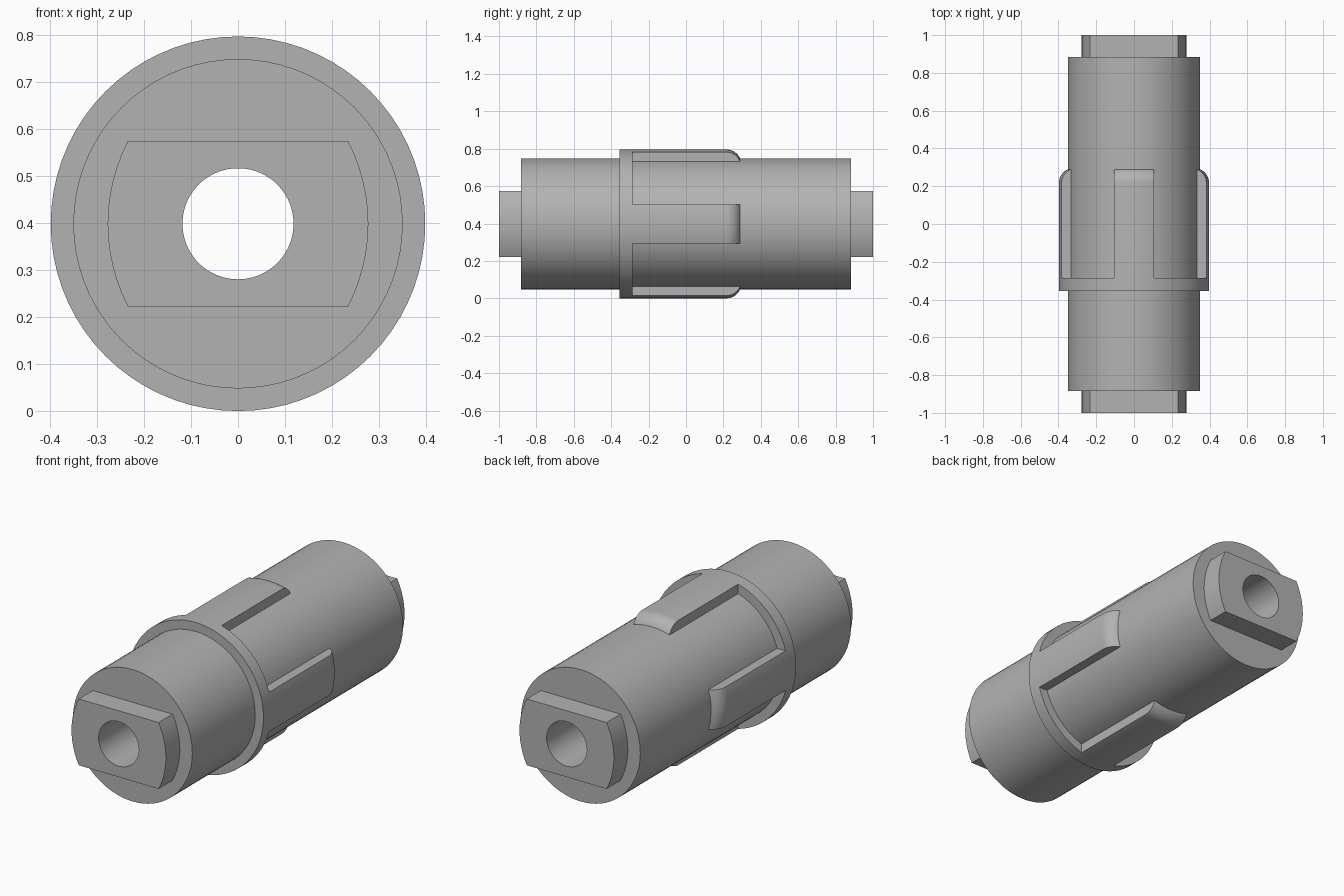
import bpy, bmesh, math
from mathutils import Matrix, Vector

cube = bpy.data.objects.get("Cube")
if cube:
    bpy.data.objects.remove(cube, do_unlink=True)

AXIS_Z = 0.398          # height of the shaft axis
BODY_R, BODY_END = 0.35, 0.883
COLLAR_R, BORE_R = 0.398, 0.118
SIDES = 72

steel = bpy.data.materials.new("plain grey")
steel.use_nodes = True
GREY = (0.45, 0.45, 0.45, 1)
steel.diffuse_color = GREY
steel.node_tree.nodes["Principled BSDF"].inputs["Base Color"].default_value = GREY


def finish(bm, name):
    """Turn a bmesh built around the y axis into a smooth grey object."""
    bmesh.ops.recalc_face_normals(bm, faces=bm.faces)
    mesh = bpy.data.meshes.new(name)
    bm.to_mesh(mesh)
    bm.free()
    obj = bpy.data.objects.new(name, mesh)
    obj.location.z = AXIS_Z
    mesh.materials.append(steel)
    bpy.context.collection.objects.link(obj)
    return obj


def smooth(obj):
    bpy.ops.object.select_all(action='DESELECT')
    obj.select_set(True)
    bpy.context.view_layer.objects.active = obj
    bpy.ops.object.shade_smooth_by_angle(angle=math.radians(30))


def lathe(name, profile):
    """Revolve a closed (y, radius) profile about the y axis."""
    bm = bmesh.new()
    verts = [bm.verts.new((0, y, r)) for y, r in profile]
    edges = [bm.edges.new((a, b)) for a, b in zip(verts, verts[1:] + verts[:1])]
    bmesh.ops.spin(bm, geom=verts + edges, cent=(0, 0, 0), axis=(0, 1, 0),
                   angle=math.tau, steps=SIDES)
    bmesh.ops.remove_doubles(bm, verts=bm.verts, dist=1e-5)
    return finish(bm, name)


# Bored main shaft
smooth(lathe("shaft_body", [(-BODY_END, BORE_R), (-BODY_END, BODY_R),
                            (BODY_END, BODY_R), (BODY_END, BORE_R)]))

# Collar sleeve with a rounded rear end, cut away to leave four keys
KEY_HALF, KEY_START, FILLET, KEY_END = 0.105, -0.287, 0.08, 0.296
profile = [(-0.355, 0.31), (-0.355, COLLAR_R)]
for i in range(11):
    a = math.pi / 2 * (1 - i / 10)
    profile.append((KEY_END - FILLET + FILLET * math.cos(a),
                    COLLAR_R - FILLET + FILLET * math.sin(a)))
profile.append((KEY_END, 0.31))
collar = lathe("collar_with_keys", profile)

bm = bmesh.new()
for sx in (-1, 1):
    for sz in (-1, 1):
        centre = Vector((sx * (KEY_HALF + 0.25), KEY_START + 0.5, sz * (KEY_HALF + 0.25)))
        bmesh.ops.create_cube(bm, size=1, matrix=Matrix.Translation(centre)
                              @ Matrix.Diagonal((0.5, 1, 0.5, 1)))
cutter = finish(bm, "key_gap_cutter")
cutter.hide_render = True
cut = collar.modifiers.new("key_gaps", 'BOOLEAN')
cut.operation, cut.solver, cut.object = 'DIFFERENCE', 'EXACT', cutter
bpy.context.view_layer.update()
graph = bpy.context.evaluated_depsgraph_get()
collar_mesh = bpy.data.meshes.new_from_object(collar.evaluated_get(graph))
collar.modifiers.clear()
collar.data = collar_mesh
bpy.data.objects.remove(cutter, do_unlink=True)
smooth(collar)


# Flat-sided tenons with bulging cheeks and the bore running through
def tenon(name, side):
    half_w, half_h, bulge_r = 0.277, 0.176, 0.382
    swing = math.asin(half_h / bulge_r)
    outline = []
    for s in (1, -1):
        for i in range(13):
            a = swing * (i / 6 - 1)
            outline.append((s * (half_w - bulge_r + bulge_r * math.cos(a)),
                            s * bulge_r * math.sin(a)))
    bore = [(BORE_R * math.sin(math.tau * i / SIDES), BORE_R * math.cos(math.tau * i / SIDES))
            for i in range(SIDES)]
    bm = bmesh.new()
    edges = []
    for loop in (outline, bore):
        vs = [bm.verts.new((x, side, z)) for x, z in loop]
        edges += [bm.edges.new((a, b)) for a, b in zip(vs, vs[1:] + vs[:1])]
    bmesh.ops.triangle_fill(bm, edges=edges, use_beauty=True)
    # Walls run from the end face back to the shaft
    rim = [e for e in bm.edges if e.is_boundary]
    walls = bmesh.ops.extrude_edge_only(bm, edges=rim)["geom"]
    for v in walls:
        if isinstance(v, bmesh.types.BMVert):
            v.co.y = side * BODY_END
    smooth(finish(bm, name))


tenon("front_tenon", -1)
tenon("back_tenon", 1)
